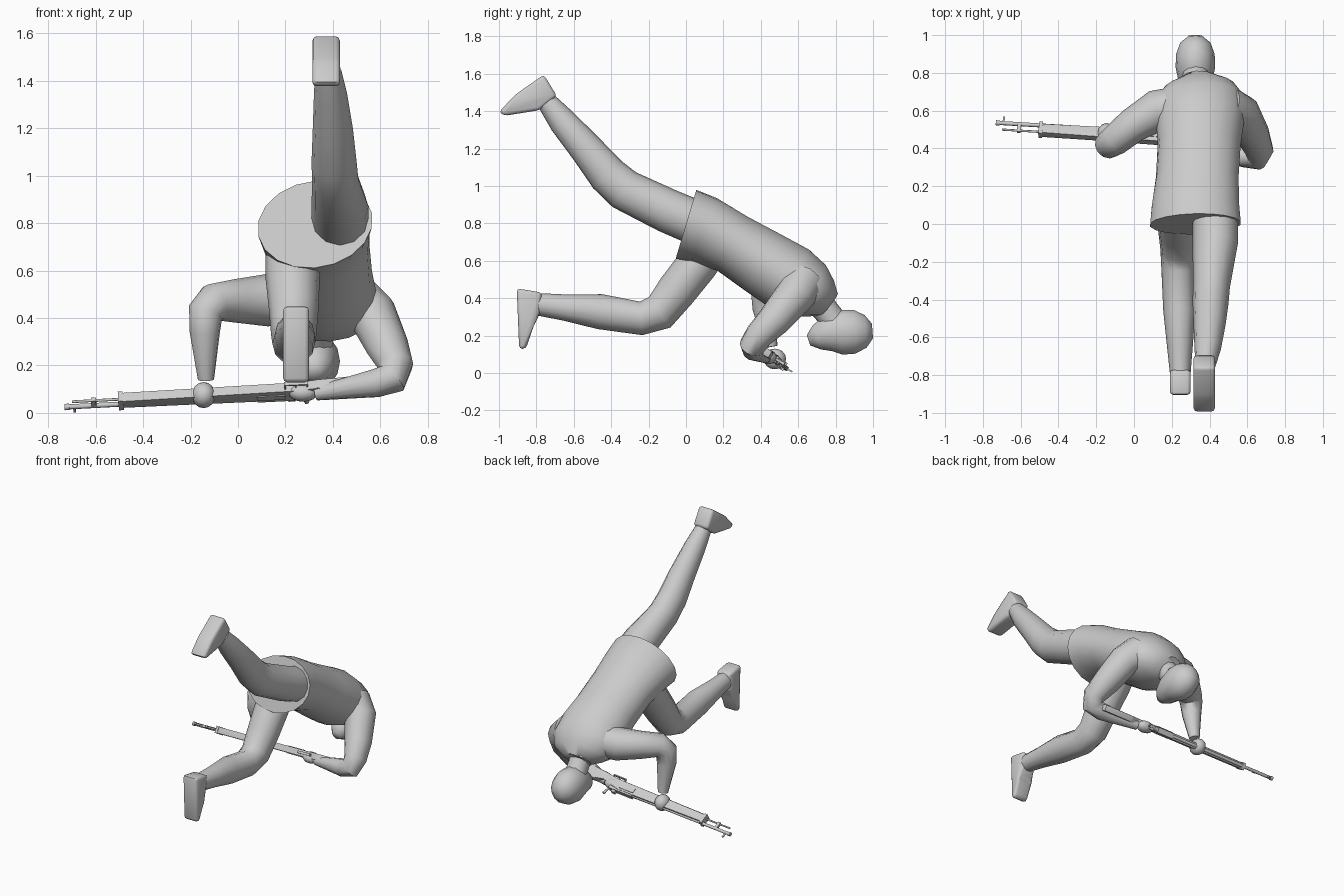
import bpy, bmesh, math
from mathutils import Vector, Matrix

if "Cube" in bpy.data.objects:
    bpy.data.objects.remove(bpy.data.objects["Cube"])

grey = bpy.data.materials.new("plain_grey")
grey.diffuse_color = (0.6, 0.6, 0.6, 1)
grey.use_nodes = True
grey.node_tree.nodes["Principled BSDF"].inputs["Base Color"].default_value = grey.diffuse_color


def finish(name, bm, angle=45, matrix=None):
    bmesh.ops.recalc_face_normals(bm, faces=bm.faces)
    me = bpy.data.meshes.new(name)
    bm.to_mesh(me)
    bm.free()
    if matrix:
        me.transform(matrix)
    me.materials.append(grey)
    ob = bpy.data.objects.new(name, me)
    bpy.context.collection.objects.link(ob)
    bpy.ops.object.select_all(action='DESELECT')
    ob.select_set(True)
    bpy.context.view_layer.objects.active = ob
    bpy.ops.object.shade_smooth_by_angle(angle=math.radians(angle))
    return ob


def loft(name, rings, sides=12, matrix=None, angle=50):
    """Rings are (x, y, z, half width, half height, roll in degrees)."""
    bm = bmesh.new()
    pts = [Vector(r[:3]) for r in rings]
    side = Vector((1, 0, 0))
    d0 = (pts[1] - pts[0]).normalized()
    if abs(d0.x) > 0.8:
        side = Vector((0, 1, 0))
    loops = []
    for i, r in enumerate(rings):
        a = (pts[i] - pts[i - 1]).normalized() if i else Vector()
        b = (pts[i + 1] - pts[i]).normalized() if i < len(pts) - 1 else Vector()
        t = (a + b).normalized()
        side = (side - t * side.dot(t)).normalized()
        up = side.cross(t)
        w = r[3]
        h = r[4] if len(r) > 4 else w
        roll = math.radians(r[5]) if len(r) > 5 else 0
        q = Matrix.Rotation(-roll, 3, t)
        loop = []
        for k in range(sides):
            c = 2 * math.pi * k / sides
            loop.append(bm.verts.new(pts[i] + q @ (side * w * math.cos(c) + up * h * math.sin(c))))
        loops.append(loop)
    for A, B in zip(loops, loops[1:]):
        for k in range(sides):
            n = (k + 1) % sides
            bm.faces.new((A[k], A[n], B[n], B[k]))
    bm.faces.new(loops[0])
    bm.faces.new(loops[-1])
    return finish(name, bm, angle, matrix)


def prism(name, profile, axis, centre, half, bevel=0.0, matrix=None, angle=30):
    """Extrude a 2D profile along axis 0 (profile in y,z) or 2 (profile in x,y)."""
    bm = bmesh.new()
    ends = []
    for s in (-half, half):
        ends.append([bm.verts.new((centre + s, p, q) if axis == 0 else (p, q, centre + s))
                     for p, q in profile])
    n = len(profile)
    bm.faces.new(ends[0])
    bm.faces.new(ends[1])
    for k in range(n):
        m = (k + 1) % n
        bm.faces.new((ends[0][k], ends[0][m], ends[1][m], ends[1][k]))
    if bevel:
        bmesh.ops.bevel(bm, geom=bm.edges[:], offset=bevel, segments=2, profile=0.5,
                        affect='EDGES', clamp_overlap=True)
    return finish(name, bm, angle, matrix)


def blob(name, centre, radii):
    bm = bmesh.new()
    bmesh.ops.create_uvsphere(bm, u_segments=12, v_segments=8, radius=1)
    return finish(name, bm, 60, Matrix.Translation(centre) @ Matrix.Diagonal((*radii, 1)))


# Jacket, neck, collar and head
loft("jacket", [(.325, 0, .795, .245, .19, 12), (.325, .1, .765, .235, .18, 10),
                (.335, .25, .69, .22, .165, 6), (.345, .42, .585, .22, .18, 3),
                (.35, .56, .50, .235, .19), (.35, .66, .44, .235, .165),
                (.345, .72, .40, .19, .12), (.34, .765, .365, .09, .075)], 18)
loft("neck", [(.335, .68, .42, .08), (.33, .75, .33, .07), (.325, .81, .25, .075)])
loft("collar", [(.335, .70, .41, .11, .10), (.33, .755, .36, .09, .085)])
loft("head", [(.325, .655, .175, .03, .03), (.325, .70, .19, .07, .07),
              (.325, .76, .212, .09, .1), (.325, .83, .218, .105, .123),
              (.325, .90, .22, .102, .12), (.325, .96, .222, .08, .09),
              (.325, .997, .225, .035, .04)], 14, angle=70)

# Raised leg and lowered leg
loft("raised_leg", [(.43, .06, .80, .12, .12), (.43, -.1, .868, .12, .118),
                    (.41, -.33, .98, .098, .112), (.405, -.42, 1.06, .095, .105),
                    (.40, -.53, 1.195, .085, .09), (.39, -.66, 1.345, .07, .075),
                    (.38, -.74, 1.445, .055, .055)])
loft("lowered_leg", [(.225, .13, .68, .11, .11), (.23, .06, .58, .115, .11),
                     (.235, -.05, .44, .105, .107), (.235, -.14, .325, .095, .1),
                     (.235, -.24, .292, .09, .09), (.24, -.46, .328, .085, .094),
                     (.243, -.65, .35, .068, .07), (.245, -.79, .367, .055, .06)])
prism("raised_foot", [(-.76, 1.595), (-.69, 1.48), (-.785, 1.405), (-.97, 1.375),
                      (-1.0, 1.395), (-.914, 1.487)], 0, .372, .058, .018, angle=50)
prism("lowered_foot", [(-.905, .452), (-.77, .43), (-.785, .31), (-.815, .25),
                       (-.855, .13), (-.892, .128)], 0, .245, .055, .018, angle=50)

# Arms and hands
loft("left_arm", [(.24, .62, .48, .11), (.12, .60, .475, .11), (-.01, .52, .472, .092),
                  (-.10, .445, .465, .083), (-.137, .42, .425, .075),
                  (-.14, .42, .34, .064), (-.135, .455, .14, .034)])
loft("right_arm", [(.48, .62, .48, .12), (.57, .58, .41, .105), (.63, .47, .28, .09),
                   (.663, .39, .2, .076), (.65, .355, .145, .07),
                   (.58, .36, .125, .06), (.33, .425, .082, .03)])
blob("left_hand", (-.145, .475, .075), (.05, .06, .055))
blob("right_hand", (.275, .44, .085), (.062, .045, .038))

# Rifle frame: local x runs to the butt, y is the gun's top, z its side
along = Vector((1, -.06, .052)).normalized()
top = Vector((0, .85, -.52))
top = (top - along * top.dot(along)).normalized()
gun = Matrix((along, top, along.cross(top))).transposed().to_4x4()
gun.translation = (0, .475, .073)


def gun_box(name, x0, x1, y0, y1, z, half):
    prism(name, [(x0, y0), (x1, y0), (x1, y1), (x0, y1)], 2, z, half, matrix=gun)


def gun_rod(name, x0, x1, y, z, r):
    loft(name, [(x0, y, z, r), (x1, y, z, r)], 8, gun)


# Stock, barrel and fittings
prism("rifle_stock", [(-.5, -.04), (-.5, .02), (.2, .025), (.27, .015), (.34, -.012),
                      (.40, .01), (.62, .015), (.62, -.095), (.42, -.062), (.34, -.065),
                      (.25, -.042)], 2, 0, .021, .005, gun)
gun_rod("barrel", -.735, .15, .02, 0, .011)
gun_rod("gas_tube", -.70, -.48, -.02, 0, .006)
gun_rod("muzzle_collar", -.735, -.715, .02, 0, .014)
gun_box("front_sight", -.70, -.69, .02, .06, 0, .004)
gun_box("barrel_lug", -.62, -.60, -.03, .02, 0, .009)
gun_box("front_band", -.505, -.485, -.043, .03, 0, .024)
gun_box("receiver", .08, .27, .0, .036, 0, .018)
gun_box("rear_sight", .21, .24, .03, .052, 0, .012)
gun_box("side_plate", .08, .2, -.02, .012, -.0, .025)
gun_box("trigger_guard", .2, .3, -.075, -.068, 0, .008)
for x in (.2, .295):
    gun_box("guard_post", x, x + .006, -.075, -.03, 0, .008)
gun_rod("trigger", .245, .252, -.055, 0, .007)
loft("bolt_handle", [(.27, .02, 0, .008), (.28, .05, 0, .007), (.285, .08, 0, .011)], 8, gun)
